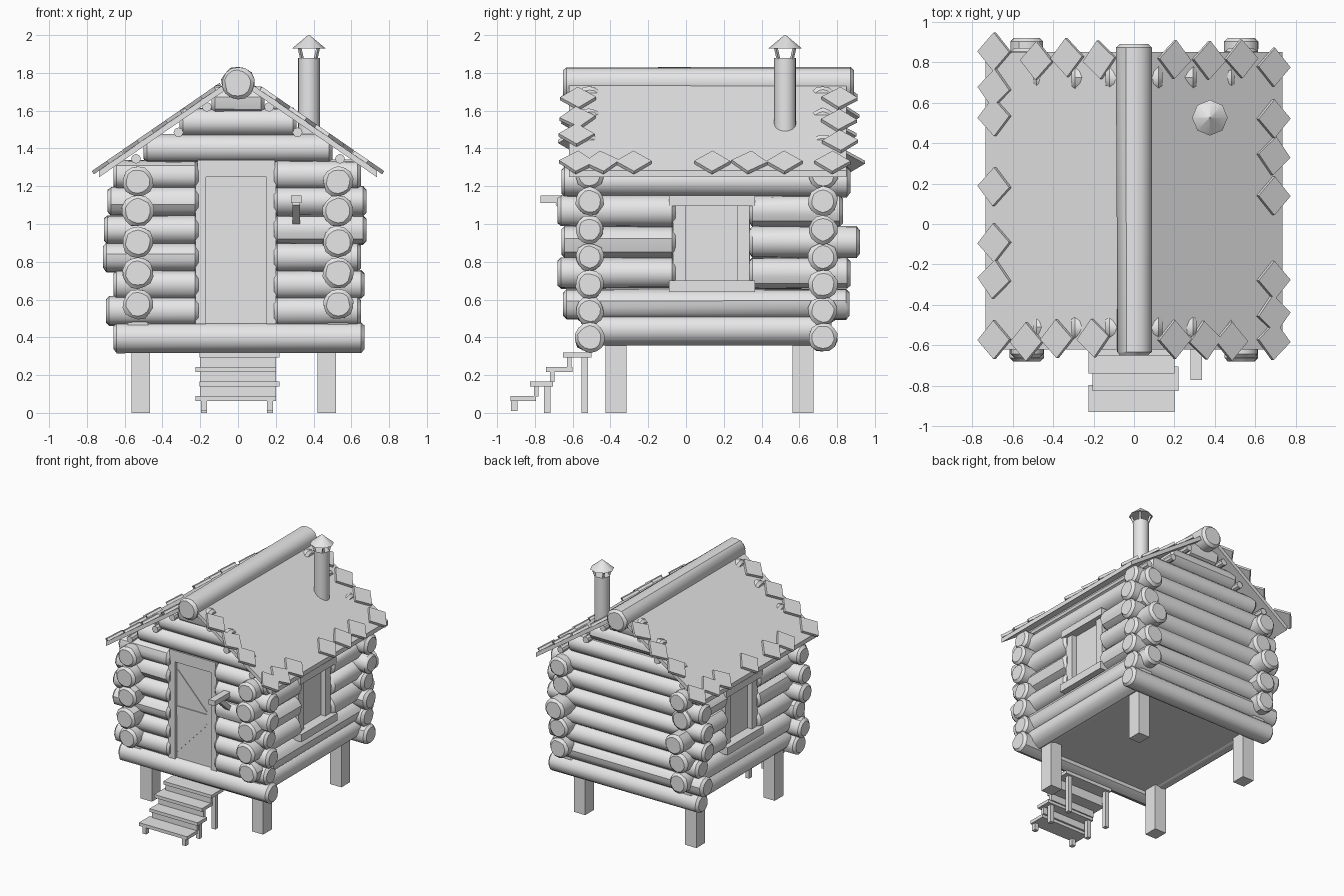
import bpy, bmesh, math, random
from mathutils import Matrix, Vector

random.seed(4)
if "Cube" in bpy.data.objects:
    bpy.data.objects.remove(bpy.data.objects["Cube"], do_unlink=True)

mat = bpy.data.materials.new("plain grey")
mat.use_nodes = True
grey = (0.8, 0.8, 0.8, 1)
mat.diffuse_color = grey
mat.node_tree.nodes["Principled BSDF"].inputs["Base Color"].default_value = grey
rounded = []


def finish(name, bm, smooth=False):
    mesh = bpy.data.meshes.new(name)
    bmesh.ops.recalc_face_normals(bm, faces=bm.faces)
    bm.to_mesh(mesh)
    bm.free()
    mesh.materials.append(mat)
    ob = bpy.data.objects.new(name, mesh)
    bpy.context.collection.objects.link(ob)
    if smooth:
        rounded.append(ob)
    return ob


def box(name, x, y, z):
    """Box given by its (low, high) range on each axis."""
    bm = bmesh.new()
    lo, hi = zip(x, y, z)
    size = [b - a for a, b in zip(lo, hi)]
    mid = [(a + b) / 2 for a, b in zip(lo, hi)]
    bmesh.ops.create_cube(bm, size=1, matrix=Matrix.Translation(mid) @ Matrix.Diagonal((*size, 1)))
    return finish(name, bm)


def rod(name, a, b, r1, r2=None, sides=12, chamfer=0.0):
    """Round bar from a to b; a chamfer gives the hewn, uneven log ends."""
    a, b = Vector(a), Vector(b)
    axis = b - a
    bm = bmesh.new()
    place = Matrix.Translation((a + b) / 2) @ axis.to_track_quat('Z', 'Y').to_matrix().to_4x4()
    bmesh.ops.create_cone(bm, cap_ends=True, segments=sides, radius1=r1,
                          radius2=r1 if r2 is None else r2, depth=axis.length)
    if chamfer:
        rims = [e for e in bm.edges if abs(e.verts[0].co.z - e.verts[1].co.z) < 1e-4]
        bmesh.ops.bevel(bm, geom=rims, offset=chamfer, segments=1, affect='EDGES')
        for v in bm.verts:
            k = random.uniform(0.95, 1.06)
            v.co.x *= k
            v.co.y *= k
    bm.transform(place)
    return finish(name, bm, True)


def log(name, a, b, r):
    return rod(name, a, b, r, sides=14, chamfer=0.018)


def beam(name, a, b, width, depth):
    """Square bar laid between two points."""
    a, b = Vector(a), Vector(b)
    axis = b - a
    bm = bmesh.new()
    place = Matrix.Translation((a + b) / 2) @ axis.to_track_quat('Z', 'Y').to_matrix().to_4x4()
    bmesh.ops.create_cube(bm, size=1, matrix=place @ Matrix.Diagonal((width, depth, axis.length, 1)))
    return finish(name, bm)


FRONT, BACK, SIDE = -0.51, 0.725, 0.53
APEX, SLOPE = 1.79, 0.69
PITCH = math.atan(SLOPE)


def roof_z(x):
    return APEX - SLOPE * abs(x)


# Floor and stilts
box("floor", (-0.53, 0.53), (-0.5, 0.72), (0.37, 0.41))
for x in (-0.515, 0.47):
    for y in (-0.37, 0.62):
        box("stilt", (x - 0.05, x + 0.05), (y - 0.055, y + 0.055), (0, 0.39))

# Front and back walls: height, left end, right end
rows = [(0.40, -0.66, 0.67), (0.54, -0.70, 0.65), (0.68, -0.66, 0.67), (0.825, -0.715, 0.65),
        (0.97, -0.71, 0.68), (1.12, -0.69, 0.68), (1.26, -0.66, 0.65)]
for i, (z, x1, x2) in enumerate(rows):
    log("back_log", (x1, BACK, z), (x2, BACK, z), 0.077)
    if i == 0:
        log("front_sill_log", (x1, FRONT, z), (x2, FRONT, z), 0.08)
    else:
        log("front_log_right", (x1, FRONT, z), (-0.21, FRONT, z), 0.075)
        log("front_log_left", (0.19, FRONT, z), (x2, FRONT, z), 0.075)

# Side walls: height, front end, back end, cut by window
side_rows = [(0.44, -0.55, 0.77, False), (0.575, -0.65, 0.865, False), (0.74, -0.68, 0.87, True),
             (0.905, -0.66, 0.92, True), (1.07, -0.68, 0.83, True), (1.225, -0.66, 0.87, False)]
for s in (-1, 1):
    for z, y1, y2, cut in side_rows:
        x = s * SIDE
        if cut:
            log("side_log_front", (x, y1, z), (x, -0.055, z), 0.083)
            log("side_log_back", (x, 0.335, z), (x, y2, z), 0.083)
        else:
            log("side_log", (x, y1, z), (x, y2, z), 0.08)

# Gable logs
for y in (FRONT, BACK):
    for z, half in ((1.40, 0.5), (1.54, 0.31), (1.655, 0.14)):
        log("gable_log", (-half, y, z), (half, y, z), 0.073)

# Roof boards: a folded slab
bm = bmesh.new()
profile = [(-0.735, 0), (0, 0), (0.735, 0), (0.735, -0.035), (0, -0.035), (-0.735, -0.035)]
ends = [[bm.verts.new((x, y, roof_z(x) + d)) for x, d in profile] for y in (-0.62, 0.85)]
bm.faces.new(ends[0])
bm.faces.new(ends[1])
for i in range(6):
    j = (i + 1) % 6
    bm.faces.new((ends[0][i], ends[0][j], ends[1][j], ends[1][i]))
finish("roof_boards", bm)

# Ridge log and purlins
log("ridge_log", (0, -0.65, 1.745), (0, 0.89, 1.745), 0.088)
for s in (-1, 1):
    for x, z in ((0.54, 1.345), (0.315, 1.485), (0.165, 1.62)):
        rod("purlin", (s * x, -0.6, z), (s * x, 0.82, z), 0.026, sides=8)

# Diamond shingles along the roof edges
eaves = {-0.69: (0.84, 0.68, 0.52, 0.17, -0.1, -0.28, -0.56),
         0.69: (-0.57, -0.44, -0.27, 0.14, 0.35, 0.53, 0.79)}
verges = {-0.575: (-0.53, -0.38, -0.2, 0.2, 0.35, 0.48),
          0.82: (-0.48, -0.33, -0.17, 0.2, 0.37, 0.53)}
spots = [(x, y) for x, ys in eaves.items() for y in ys]
spots += [(x, y) for y, xs in verges.items() for x in xs]
for x, y in spots:
    bm = bmesh.new()
    tilt = Matrix.Rotation(math.copysign(PITCH, x), 4, 'Y')
    turn = Matrix.Rotation(math.radians(45 + random.uniform(-6, 6)), 4, 'Z')
    lift = Matrix.Translation((x, y + random.uniform(-0.015, 0.015), roof_z(x) + 0.012))
    bmesh.ops.create_cube(bm, size=1, matrix=lift @ tilt @ turn @ Matrix.Diagonal((0.135, 0.135, 0.02, 1)))
    finish("shingle", bm)

# Chimney with a cowl
cx, cy = 0.375, 0.525
rod("chimney_pipe", (cx, cy, 1.48), (cx, cy, 1.88), 0.058, sides=16)
for i in range(4):
    a = math.radians(45 + 90 * i)
    c, s = math.cos(a), math.sin(a)
    beam("cowl_strut", (cx + 0.05 * c, cy + 0.05 * s, 1.87),
         (cx + 0.07 * c, cy + 0.07 * s, 1.935), 0.014, 0.014)
rod("cowl", (cx, cy, 1.93), (cx, cy, 2.0), 0.088, 0.004, sides=8)

# Door with frame and braces
box("door_panel", (-0.175, 0.155), (-0.53, -0.48), (0.47, 1.26))
box("door_lintel", (-0.215, 0.195), (-0.56, -0.46), (1.25, 1.34))
box("door_jamb", (-0.225, -0.17), (-0.555, -0.46), (0.47, 1.25))
box("door_jamb", (0.15, 0.2), (-0.555, -0.46), (0.47, 1.25))
box("door_rail", (-0.17, 0.1), (-0.537, -0.52), (0.82, 0.89))
box("door_stile", (0.1, 0.15), (-0.537, -0.52), (0.48, 1.25))
beam("door_brace", (-0.165, -0.53, 1.18), (0.1, -0.53, 0.9), 0.012, 0.012)
beam("door_brace", (-0.165, -0.53, 0.53), (0.1, -0.53, 0.81), 0.012, 0.012)

# Windows on both side walls
for s in (-1, 1):
    def span(a, b):
        return tuple(sorted((s * a, s * b)))
    box("window_pane", span(0.51, 0.545), (-0.06, 0.34), (0.68, 1.11))
    box("window_head", span(0.49, 0.615), (-0.09, 0.365), (1.095, 1.15))
    box("window_sill", span(0.49, 0.625), (-0.09, 0.365), (0.64, 0.70))
    box("window_jamb", span(0.49, 0.585), (-0.07, 0.0), (0.70, 1.095))
    box("window_jamb", span(0.49, 0.585), (0.27, 0.335), (0.70, 1.095))

# Stairs: treads, risers and legs
treads = [(-0.65, -0.50, 0.32), (-0.74, -0.60, 0.243), (-0.825, -0.705, 0.167), (-0.93, -0.795, 0.09)]
for i, (y1, y2, z) in enumerate(treads):
    shift = 0.01 * (-1) ** i
    box("stair_tread", (-0.215 + shift, 0.21 + shift), (y1, y2), (z - 0.026, z))
    if i < 3:
        box("stair_riser", (-0.2, 0.2), (y1 + 0.02, y1 + 0.045), (z - 0.08, z - 0.02))
for y, top in ((-0.535, 0.3), (-0.735, 0.15), (-0.91, 0.07)):
    for x in (-0.18, 0.17):
        box("stair_leg", (x - 0.016, x + 0.016), (y - 0.017, y + 0.017), (0.01 if y < -0.8 else 0, top))

# Lamp bracket beside the door
box("bracket_arm", (0.28, 0.335), (-0.77, -0.54), (1.11, 1.15))
beam("bracket_brace", (0.308, -0.55, 1.0), (0.308, -0.68, 1.115), 0.04, 0.035)

# Smooth the round parts
bpy.ops.object.select_all(action='DESELECT')
for ob in rounded:
    ob.select_set(True)
bpy.context.view_layer.objects.active = rounded[0]
bpy.ops.object.shade_smooth_by_angle(angle=math.radians(35))
